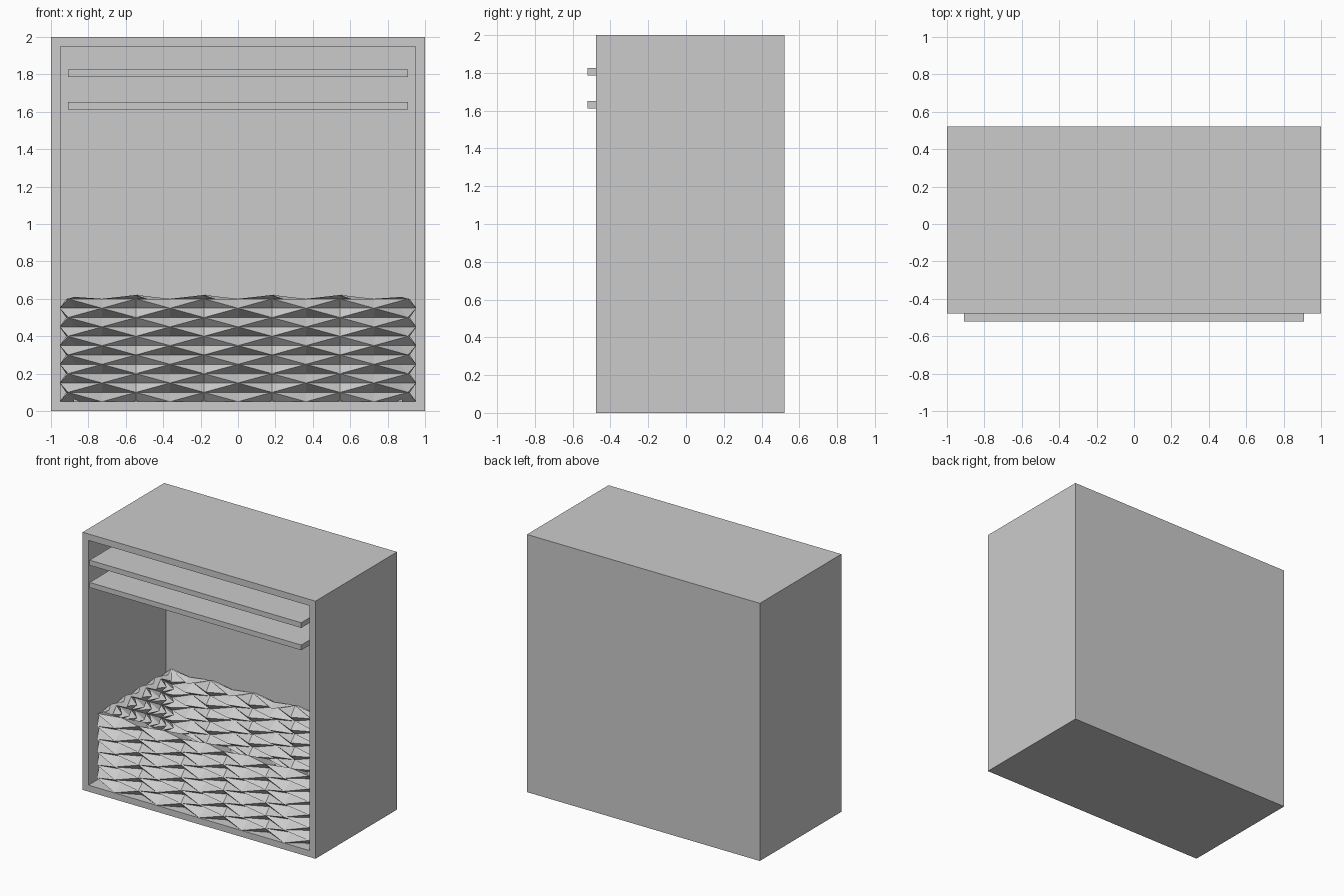
import bpy, bmesh

if "Cube" in bpy.data.objects:
    bpy.data.objects.remove(bpy.data.objects["Cube"])

grey = bpy.data.materials.new("plain_grey")
grey.diffuse_color = (0.6, 0.6, 0.6, 1)
grey.use_nodes = True
grey.node_tree.nodes["Principled BSDF"].inputs["Base Color"].default_value = grey.diffuse_color

YC = 0.0225          # depth centre of the cabinet
HX, HY = 0.909, 0.4545   # half size of basket and shelves


def finish(bm, name):
    bmesh.ops.recalc_face_normals(bm, faces=bm.faces)
    me = bpy.data.meshes.new(name)
    bm.to_mesh(me)
    bm.free()
    me.materials.append(grey)
    ob = bpy.data.objects.new(name, me)
    bpy.context.collection.objects.link(ob)
    return ob


def box(name, lo, hi):
    bm = bmesh.new()
    bmesh.ops.create_cube(bm, size=1)
    for v in bm.verts:
        v.co = [a + (b - a) * (c + 0.5) for a, b, c in zip(lo, hi, v.co)]
    return finish(bm, name)


# cabinet: block whose front face is inset and pushed back
bm = bmesh.new()
bmesh.ops.create_cube(bm, size=1)
for v in bm.verts:
    v.co = (v.co.x * 2, v.co.y + YC, v.co.z * 2 + 1)
bm.normal_update()
front = min(bm.faces, key=lambda f: f.calc_center_median().y)
bmesh.ops.inset_region(bm, faces=[front], thickness=0.05, use_even_offset=True)
hole = bmesh.ops.extrude_discrete_faces(bm, faces=[front])["faces"][0]
bmesh.ops.translate(bm, verts=hole.verts, vec=(0, 0.95, 0))
finish(bm, "cabinet")

# two shelves standing slightly proud of the front
for name, z in (("lower_shelf", 1.612), ("upper_shelf", 1.785)):
    box(name, (-HX, -0.5225, z), (HX, 0.387, z + 0.04))


# basket: rings of points, in and out alternately, folded into diamonds
SEG = 10             # half diamonds on each side


def ring_point(i, row):
    side, k = divmod(i, SEG)
    t = -1 + 2 * k / SEG
    peak = (i + row) % 2 == 0
    if peak:
        out = 0.01 if row % 2 == 0 else 0.044
    else:
        out = -0.04
    if k == 0:       # corners stay on the core, or are cut back
        c = 0 if peak else 0.045
        sx, sy = ((-1, -1), (1, -1), (1, 1), (-1, 1))[side]
        return sx * (HX - c), sy * (HY - c) + YC
    return ((t * HX, -HY - out + YC), (HX + out, t * HY + YC),
            (-t * HX, HY + out + YC), (-HX - out, -t * HY + YC))[side]


bm = bmesh.new()
N, ROWS = 4 * SEG, 11
rings = [[bm.verts.new((*ring_point(i, r), 0.6 - 0.05 * r)) for i in range(N)]
         for r in range(ROWS + 1)]
for r in range(ROWS):
    for i in range(N):
        j = (i + 1) % N
        a, b, c, d = rings[r][i], rings[r][j], rings[r + 1][j], rings[r + 1][i]
        # the crease joins the two outer points
        tris = ((a, c, b), (a, d, c)) if (i + r) % 2 == 0 else ((a, d, b), (b, d, c))
        for t in tris:
            bm.faces.new(t)
basket = finish(bm, "basket")
wall = basket.modifiers.new("wall", "SOLIDIFY")
wall.thickness = 0.05
wall.offset = -1

# basket floor
box("basket_floor", (-0.88, -0.40, 0.052), (0.88, 0.44, 0.07))
